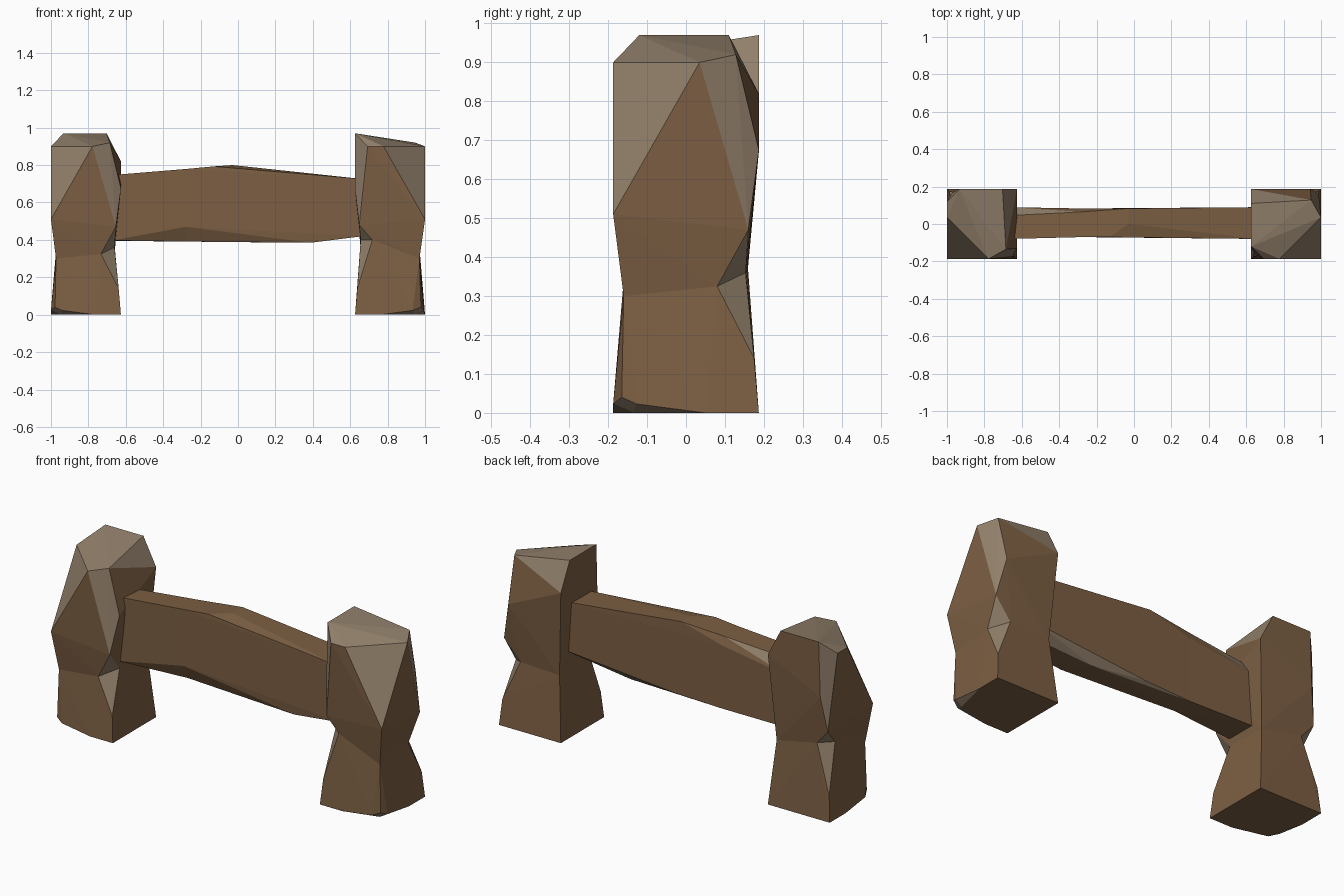
import bpy, bmesh, math
from mathutils import Matrix

if "Cube" in bpy.data.objects:
    bpy.data.objects.remove(bpy.data.objects["Cube"])


def material(name, rgb):
    m = bpy.data.materials.new(name)
    m.diffuse_color = (*rgb, 1.0)
    m.use_nodes = True
    m.node_tree.nodes["Principled BSDF"].inputs["Base Color"].default_value = m.diffuse_color
    return m


WOOD = material("brown wood", (0.202, 0.114, 0.056))
CHIP = material("pale chipped wood", (0.287, 0.216, 0.147))


def add_hull(bm, points, shared):
    """Convex block; faces lying on the shared joint section are dropped."""
    verts = [bm.verts.new(p) for p in points + shared]
    joint = set(verts[len(points):])
    bmesh.ops.convex_hull(bm, input=verts)
    inner = [f for f in bm.faces if all(v in joint for v in f.verts)]
    bmesh.ops.delete(bm, geom=inner, context='FACES_ONLY')


def carved(name, part_a, part_b, shared, top_is_wood):
    """Two convex blocks meeting at a shared section, chips paler than sides."""
    bm = bmesh.new()
    for part in (part_a, part_b):
        tmp = bmesh.new()
        add_hull(tmp, part, shared)
        me = bpy.data.meshes.new("part")
        tmp.to_mesh(me)
        tmp.free()
        bm.from_mesh(me)
        bpy.data.meshes.remove(me)
    bmesh.ops.remove_doubles(bm, verts=bm.verts, dist=0.0005)
    bmesh.ops.delete(bm, geom=[v for v in bm.verts if not v.link_faces], context='VERTS')
    bmesh.ops.recalc_face_normals(bm, faces=bm.faces)
    for f in bm.faces:
        n = f.normal
        vertical = abs(n.z) if top_is_wood else -n.z
        f.material_index = 0 if max(abs(n.x), abs(n.y), vertical) > 0.9 else 1
    mesh = bpy.data.meshes.new(name)
    bm.to_mesh(mesh)
    bm.free()
    mesh.materials.append(WOOD)
    mesh.materials.append(CHIP)
    obj = bpy.data.objects.new(name, mesh)
    bpy.context.collection.objects.link(obj)
    return obj


# Post: narrow waist, flared foot, chipped head
S = 0.187
waist = [(-.16, -.157, .30), (.08, -.16, .325), (.153, -.08, .36),
         (.155, .157, .35), (-.09, .157, .40), (-.155, .095, .40)]
head = [(-.12, S, .97), (.11, S, .97), (.128, -.135, .92), (.035, -S, .90),
        (-S, .035, .90), (-S, .12, .90), (-S, -S, .51), (S, S, .82),
        (S, -.13, .675), (.16, -.175, .47), (-.13, S, .67), (-.16, .165, .48)]
foot = [(S, -S, 0), (S, S, 0), (-S, S, 0), (.175, -.175, .14), (-.175, .175, .14),
        (.05, -S, 0), (-S, .05, 0), (-.135, -.14, 0), (-.165, -.165, .04),
        (-.127, -.18, .023), (-S, -.12, .023)]

left_post = carved("left_post", head, foot, waist, False)
left_post.location = (-0.813, 0, 0)

# Right post is the same post turned a quarter
right_post = left_post.copy()
right_post.data = left_post.data.copy()
right_post.name = right_post.data.name = "right_post"
right_post.data.transform(Matrix.Rotation(math.pi / 2, 4, 'Z'))
right_post.location = (0.813, 0, 0)
bpy.context.collection.objects.link(right_post)

# Rail: hewn beam with chipped edges
section = [(-.28, -.07, .47), (-.28, -.035, .391), (-.28, .083, .391),
           (-.28, .083, .735), (-.28, .065, .779), (-.28, -.07, .779)]
rail_left = [(-.67, -.08, .747), (-.67, .045, .747), (-.67, .09, .68),
             (-.67, .09, .395), (-.67, -.08, .397)]
rail_right = [(-.13, -.07, .793), (-.03, .0, .80), (-.03, .083, .80),
              (.025, -.072, .75), (.67, -.08, .725), (.67, .09, .725),
              (.67, .09, .46), (.67, .03, .42), (.67, -.08, .42),
              (.39, -.073, .385), (.30, .05, .385), (.0, .085, .40)]
carved("rail", rail_left, rail_right, section, True)
